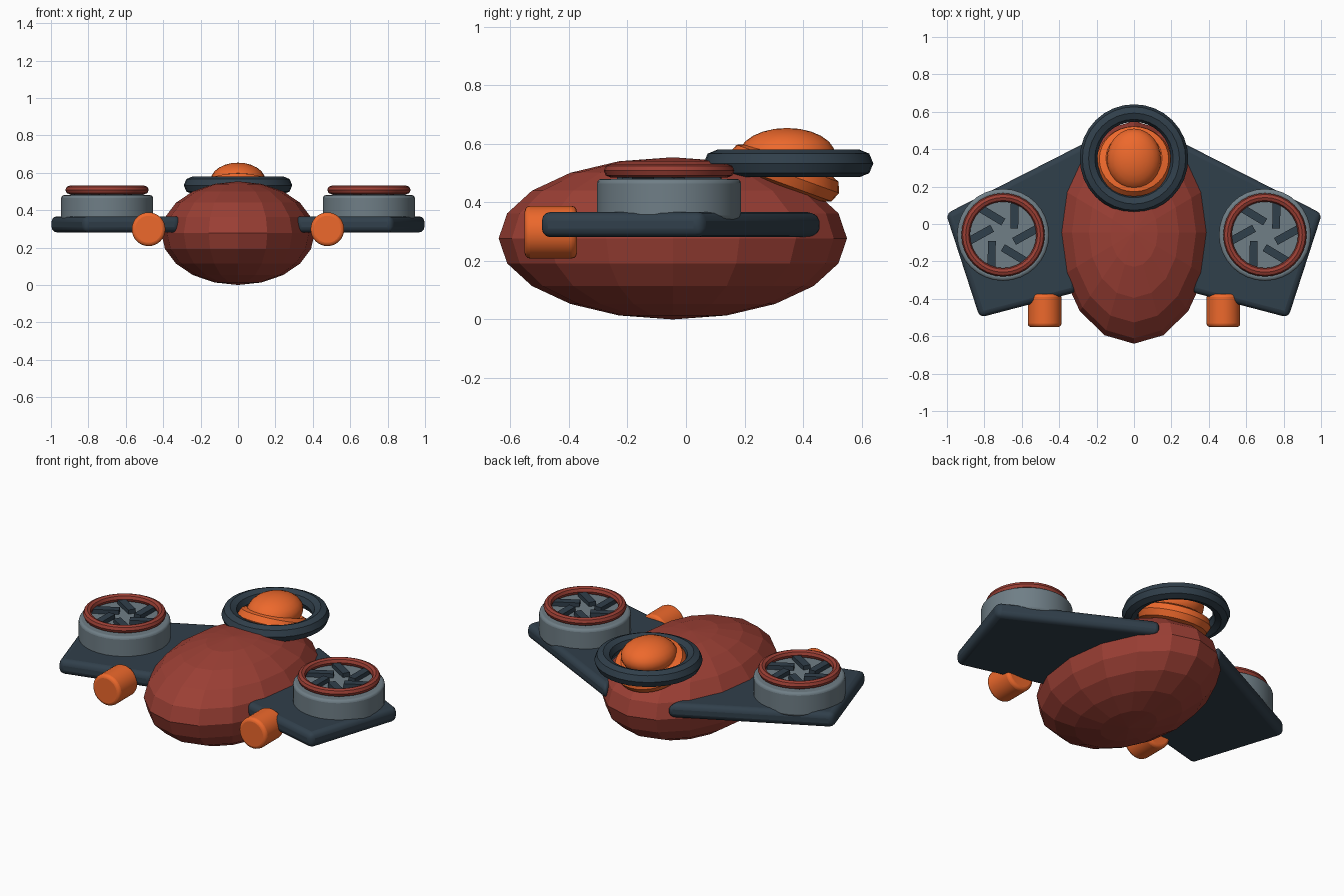
import bpy, bmesh
from math import radians, cos, sin, pi

if "Cube" in bpy.data.objects:
    bpy.data.objects.remove(bpy.data.objects["Cube"])


def material(name, rgb):
    m = bpy.data.materials.new(name)
    m.diffuse_color = (*rgb, 1)
    m.use_nodes = True
    m.node_tree.nodes["Principled BSDF"].inputs["Base Color"].default_value = m.diffuse_color
    return m


RED = material("dull_red", (0.33, 0.05, 0.035))
ORANGE = material("orange", (0.85, 0.14, 0.025))
DARK = material("dark_slate", (0.03, 0.05, 0.07))
STEEL = material("steel", (0.16, 0.21, 0.24))


def finish(name, mat, bevel=0, smooth=True, segments=3):
    ob = bpy.context.object
    ob.name = name
    ob.data.materials.append(mat)
    bpy.ops.object.transform_apply(location=False, rotation=True, scale=True)
    if bevel:
        b = ob.modifiers.new("bevel", 'BEVEL')
        b.width, b.segments, b.limit_method = bevel, segments, 'ANGLE'
        b.angle_limit = radians(40)
    if smooth:
        bpy.ops.object.shade_smooth_by_angle(angle=radians(35))
    return ob


def ellipsoid(name, mat, loc, radii, seg, rings, smooth=True):
    bpy.ops.mesh.primitive_uv_sphere_add(segments=seg, ring_count=rings, radius=1, location=loc)
    bpy.context.object.scale = radii
    return finish(name, mat, smooth=smooth)


def torus(name, mat, loc, major, minor, minor_seg=8, tilt=0):
    bpy.ops.mesh.primitive_torus_add(location=loc, rotation=(tilt, 0, 0), major_radius=major,
                                     minor_radius=minor, major_segments=32,
                                     minor_segments=minor_seg)
    return finish(name, mat)


def cylinder(name, mat, loc, r, depth, bevel, rot=(0, 0, 0)):
    bpy.ops.mesh.primitive_cylinder_add(vertices=32, radius=r, depth=depth,
                                        location=loc, rotation=rot)
    return finish(name, mat, bevel)


def slab(name, mat, outline, z0, z1, bevel):
    bm = bmesh.new()
    face = bm.faces.new([bm.verts.new((x, y, z0)) for x, y in outline])
    ext = bmesh.ops.extrude_face_region(bm, geom=[face])
    verts = [v for v in ext["geom"] if isinstance(v, bmesh.types.BMVert)]
    bmesh.ops.translate(bm, verts=verts, vec=(0, 0, z1 - z0))
    bmesh.ops.recalc_face_normals(bm, faces=bm.faces)
    me = bpy.data.meshes.new(name)
    bm.to_mesh(me)
    bm.free()
    ob = bpy.data.objects.new(name, me)
    bpy.context.collection.objects.link(ob)
    bpy.ops.object.select_all(action='DESELECT')
    bpy.context.view_layer.objects.active = ob
    ob.select_set(True)
    return finish(name, mat, bevel)


# faceted hull
ellipsoid("hull", RED, (0, -0.045, 0.277), (0.41, 0.595, 0.277), 16, 10, smooth=False)

# cockpit: sloped collar on the hull, flattened dome, level guard ring
torus("dome_collar", ORANGE, (0, 0.335, 0.5), 0.15, 0.05, tilt=radians(-20))
ellipsoid("dome", ORANGE, (0, 0.345, 0.562), (0.145, 0.165, 0.092), 24, 12)
torus("guard_ring", DARK, (0, 0.35, 0.533), 0.243, 0.047)

for side, s in (("left", -1), ("right", 1)):
    # swept wing plate
    slab(side + "_wing", DARK,
         [(s * x, y) for x, y in ((0.2, 0.465), (1.005, 0.055), (0.825, -0.5), (0.31, -0.365))],
         0.281, 0.367, 0.03)

    # fan housing with rim
    cx, cy = s * 0.7, -0.058
    cylinder(side + "_fan_housing", STEEL, (cx, cy, 0.41), 0.246, 0.14, 0.015)
    torus(side + "_fan_rim", RED, (cx, cy, 0.508), 0.2, 0.023)

    # six skewed fan blades
    for i in range(6):
        a = i * pi / 3
        bpy.ops.mesh.primitive_cube_add(
            size=1, location=(cx + 0.122 * cos(a), cy + 0.122 * sin(a), 0.49),
            rotation=(0, 0, a + radians(29)))
        bpy.context.object.scale = (0.145, 0.042, 0.03)
        finish(f"{side}_fan_blade_{i + 1}", DARK, smooth=False)

    # thruster on the wing's front edge
    cylinder(side + "_thruster", ORANGE, (s * 0.478, -0.462, 0.298), 0.09, 0.178, 0.018,
             (pi / 2, 0, 0))
